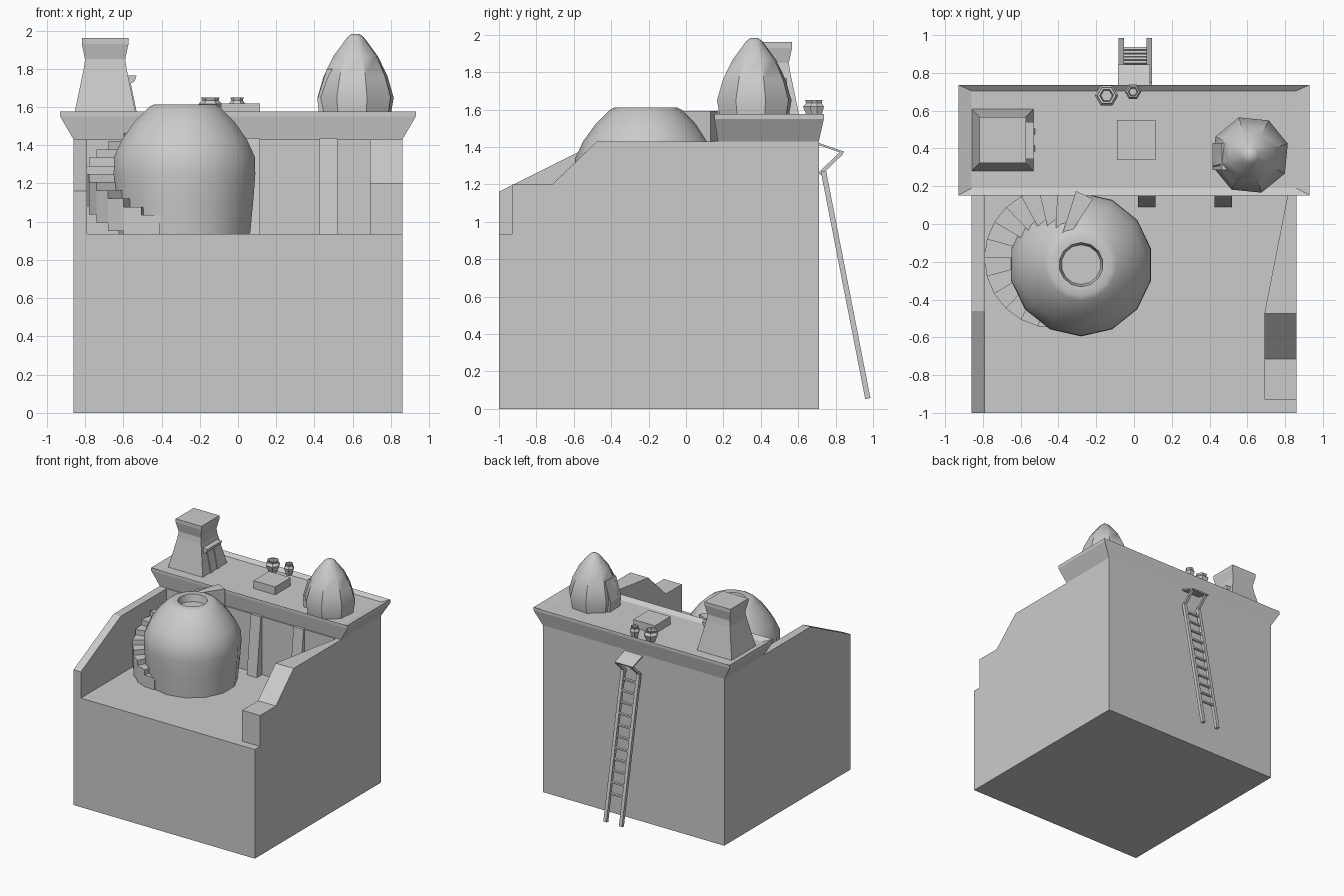
import bpy, math
from math import sin, cos, radians, pi
from mathutils import Vector

if "Cube" in bpy.data.objects:
    bpy.data.objects.remove(bpy.data.objects["Cube"])


def mesh(name, verts, faces, smooth=None):
    me = bpy.data.meshes.new(name)
    me.from_pydata([tuple(v) for v in verts], [], faces)
    ob = bpy.data.objects.new(name, me)
    bpy.context.collection.objects.link(ob)
    bpy.ops.object.select_all(action='DESELECT')
    ob.select_set(True)
    bpy.context.view_layer.objects.active = ob
    bpy.ops.object.mode_set(mode='EDIT')
    bpy.ops.mesh.select_all(action='SELECT')
    bpy.ops.mesh.normals_make_consistent(inside=False)
    bpy.ops.object.mode_set(mode='OBJECT')
    if smooth:
        bpy.ops.object.shade_smooth_by_angle(angle=radians(smooth))
    return ob


def loft(name, rings, smooth=None):
    """Skin a list of equal-length loops and cap both ends."""
    n = len(rings[0])
    verts = [v for r in rings for v in r]
    faces = [(k * n + i, k * n + (i + 1) % n, (k + 1) * n + (i + 1) % n, (k + 1) * n + i)
             for k in range(len(rings) - 1) for i in range(n)]
    faces += [tuple(range(n))[::-1], tuple(range(len(verts) - n, len(verts)))]
    return mesh(name, verts, faces, smooth)


def rect(x0, x1, y0, y1, z):
    return [(x0, y0, z), (x1, y0, z), (x1, y1, z), (x0, y1, z)]


def box(name, x0, x1, y0, y1, z0, z1):
    return loft(name, [rect(x0, x1, y0, y1, z) for z in (z0, z1)])


def prism_x(name, yz, x0, x1):
    return loft(name, [[(x, y, z) for y, z in yz] for x in (x0, x1)])


def prism_y(name, xz, y0, y1):
    return loft(name, [[(x, y, z) for x, z in xz] for y in (y0, y1)])


def lathe(name, cx, cy, profile, n, phase=0, smooth=None):
    return loft(name, [[(cx + r * cos(phase + 2 * pi * i / n), cy + r * sin(phase + 2 * pi * i / n), z)
                        for i in range(n)] for r, z in profile], smooth)


def bar(name, a, b, w, n=4):
    a, b = Vector(a), Vector(b)
    q = (b - a).to_track_quat('Z', 'Y')
    ring = [q @ Vector((w * cos(pi / n + 2 * pi * i / n), w * sin(pi / n + 2 * pi * i / n), 0)) for i in range(n)]
    return loft(name, [[p + v for v in ring] for p in (a, b)])


FLOOR = 0.935

# House body: one stepped side profile forms terrace and rear block
prism_x("house_body", [(-1, 0), (0.71, 0), (0.71, 1.43), (0.16, 1.43), (0.16, FLOOR), (-1, FLOOR)], -0.86, 0.86)

# Left terrace wall
prism_x("left_wall", [(-1, FLOOR), (-1, 1.16), (-0.46, 1.43), (0.16, 1.43), (0.16, FLOOR)], -0.86, -0.79)

# Right terrace wall, thinning toward the rear
wall = [(-0.93, FLOOR, 0.69), (-0.93, 1.2, 0.69), (-0.715, 1.2, 0.69), (-0.475, 1.43, 0.69),
        (0.16, 1.43, 0.815), (0.16, FLOOR, 0.815), (-0.475, FLOOR, 0.69)]
loft("right_wall", [[(0.86, y, z) for y, z, x in wall], [(x, y, z) for y, z, x in wall]])

# Flared cornice with sunken roof
loft("roof_cornice", [rect(-0.86, 0.86, 0.17, 0.71, 1.43), rect(-0.93, 0.93, 0.152, 0.737, 1.55),
                      rect(-0.93, 0.93, 0.152, 0.737, 1.576), rect(-0.86, 0.86, 0.19, 0.705, 1.55)])

# Buttresses against the rear wall
for x in (0.02, 0.425):
    prism_x("buttress", [(0.09, FLOOR), (0.17, FLOOR), (0.17, 1.435), (0.145, 1.435)], x, x + 0.095)

# Domed hut with a smoke hole
lathe("dome", -0.28, -0.215,
      [(0.352, FLOOR), (0.37, 1.12), (0.38, 1.25), (0.377, 1.34), (0.335, 1.43), (0.27, 1.52),
       (0.19, 1.6), (0.165, 1.612), (0.117, 1.61), (0.105, 1.55)], 14, pi / 14, 40)

# Winding stair around the dome
N, CX, CY, R = 14, -0.42, -0.18, 0.372
for i in range(N):
    a0, a1 = [radians(-88 - 215 * t / N) for t in (i, i + 1)]
    r_in = 0.14
    top = 1.035 + i * (1.593 - 1.035) / (N - 1)
    low = max(FLOOR, top - 0.17)
    loft("stair_step", [[(CX + r * cos(a), CY + r * sin(a), z)
                         for r, a in ((r_in, a0), (R, a0), (R, a1), (r_in, a1))] for z in (low, top)])

# Waisted chimney tower
TX, TY = -0.695, 0.445
loft("chimney_tower", [rect(TX - h, TX + h, TY - h, TY + h, z) for h, z in
                       ((0.165, 1.545), (0.112, 1.8), (0.105, 1.85), (0.122, 1.93), (0.122, 1.96))])
# Tower awning and its side posts
prism_y("tower_awning", [(-0.6, 1.765), (-0.53, 1.765), (-0.54, 1.735), (-0.6, 1.70)], 0.345, 0.54)
for y in (0.385, 0.475):
    prism_y("tower_post", [(-0.6, 1.72), (-0.56, 1.72), (-0.525, 1.55), (-0.6, 1.55)], y, y + 0.03)

# Pointed roof hut with door
lathe("pointed_hut", 0.615, 0.365,
      [(0.19, 1.545), (0.208, 1.65), (0.175, 1.76), (0.122, 1.865), (0.045, 1.965), (0.022, 1.982)],
      8, pi / 8 - 0.1, 40)
prism_y("hut_door", [(0.425, 1.55), (0.415, 1.64), (0.465, 1.8), (0.55, 1.8), (0.55, 1.55)], 0.285, 0.43)

# Roof hatch
box("roof_hatch", -0.09, 0.115, 0.34, 0.55, 1.54, 1.618)

# Clay pots
for x, y, s in ((-0.145, 0.68, 1.0), (-0.005, 0.70, 0.7)):
    lathe("pot", x, y, [(r * s, z) for r, z in ((0.035, 1.555), (0.062, 1.615), (0.043, 1.635), (0.05, 1.65),
                                               (0.036, 1.65), (0.03, 1.6))], 6, 0, 25)

# Rear hood and struts
prism_x("rear_hood", [(0.70, 1.425), (0.845, 1.375), (0.84, 1.365), (0.70, 1.413)], -0.085, 0.085)
for x in (-0.065, 0.075):
    bar("hood_strut", (x, 0.832, 1.368), (x, 0.715, 1.255), 0.014)

# Ladder
TOP, BOT = Vector((0, 0.735, 1.27)), Vector((0, 0.972, 0.055))
for x in (-0.068, 0.08):
    off = Vector((x, 0, 0))
    bar("ladder_rail", TOP + off, BOT + off, 0.02)
for i in range(11):
    p = TOP.lerp(BOT, 0.06 + i * 0.075)
    bar("ladder_rung", p + Vector((-0.08, 0, 0)), p + Vector((0.092, 0, 0)), 0.012, 5)
